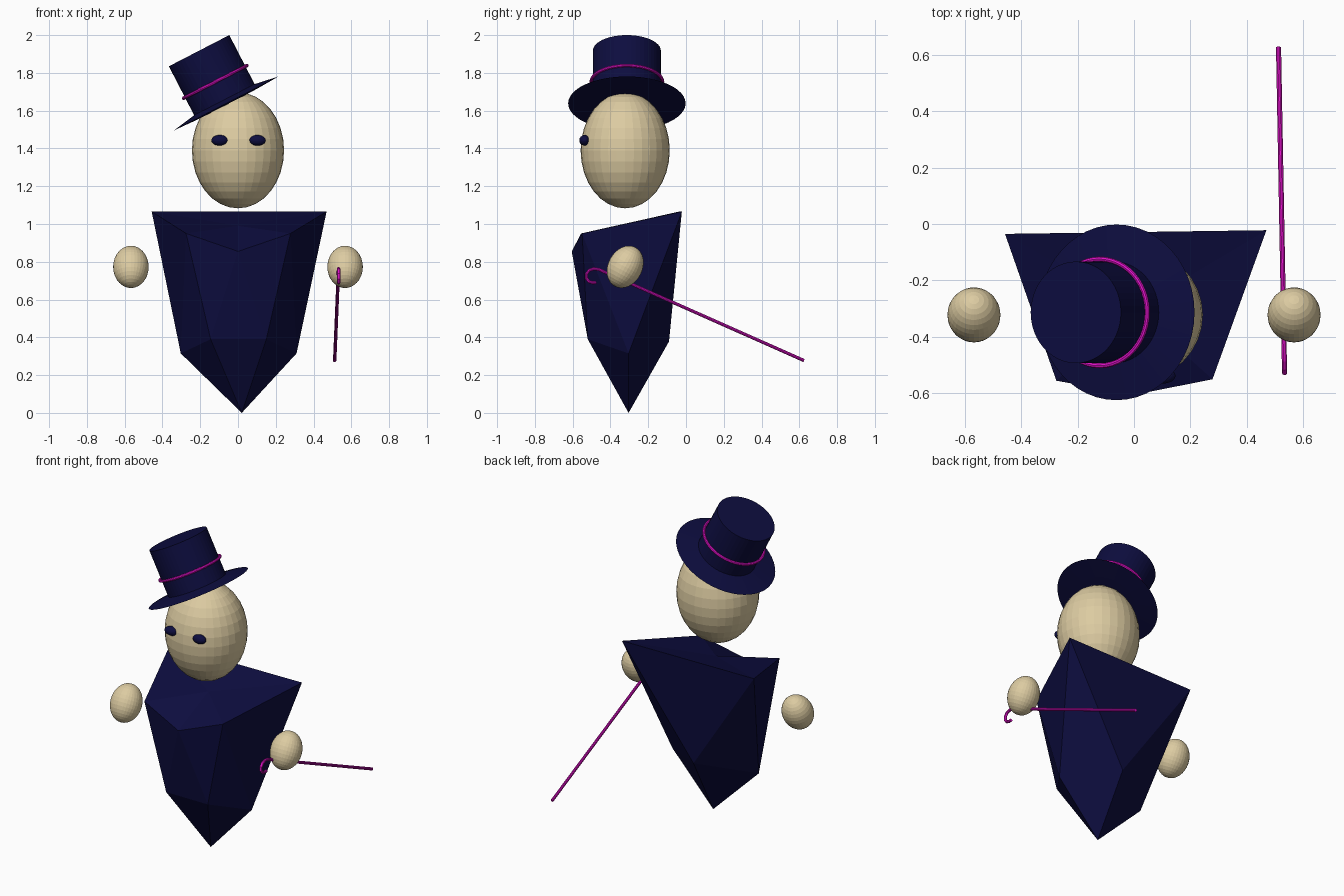
import bpy, bmesh, math
from mathutils import Matrix, Vector

if "Cube" in bpy.data.objects:
    bpy.data.objects.remove(bpy.data.objects["Cube"])


def material(name, rgb):
    m = bpy.data.materials.new(name)
    m.diffuse_color = (*rgb, 1)
    m.use_nodes = True
    m.node_tree.nodes["Principled BSDF"].inputs["Base Color"].default_value = m.diffuse_color
    return m


NAVY = material("navy", (0.004, 0.004, 0.05))
TAN = material("tan", (0.72, 0.60, 0.36))
MAGENTA = material("magenta", (0.74, 0.005, 0.58))


def finish(name, bm, mat, matrix=Matrix()):
    bmesh.ops.recalc_face_normals(bm, faces=bm.faces)
    me = bpy.data.meshes.new(name)
    bm.to_mesh(me)
    bm.free()
    me.materials.append(mat)
    ob = bpy.data.objects.new(name, me)
    ob.matrix_world = matrix
    bpy.context.collection.objects.link(ob)
    return ob


def ellipsoid(name, mat, centre, radii, tilt_x=0, segs=32, rings=16):
    bm = bmesh.new()
    bmesh.ops.create_uvsphere(bm, u_segments=segs, v_segments=rings, radius=1)
    bmesh.ops.transform(bm, matrix=Matrix.Diagonal((*radii, 1)), verts=bm.verts)
    place = Matrix.Translation(centre) @ Matrix.Rotation(math.radians(tilt_x), 4, 'X')
    return finish(name, bm, mat, place)


def lathe(name, mat, profile, matrix, steps=48, closed=False):
    """Revolve (radius, height) points around local z."""
    bm = bmesh.new()
    vs = [bm.verts.new((r, 0, z)) for r, z in profile]
    pairs = list(zip(vs, vs[1:])) + ([(vs[-1], vs[0])] if closed else [])
    edges = [bm.edges.new(p) for p in pairs]
    bmesh.ops.spin(bm, geom=vs + edges, cent=(0, 0, 0), axis=(0, 0, 1),
                   angle=math.tau, steps=steps)
    bmesh.ops.remove_doubles(bm, verts=bm.verts, dist=1e-5)
    return finish(name, bm, mat, matrix)


# Body: stretched icosahedron (top, upper ring of five, lower ring of five, tip)
top = (0.0, -0.30, 0.99)
upper = [(-0.457, -0.035, 1.066), (-0.275, -0.555, 0.95), (0.0, -0.605, 0.855),
         (0.278, -0.55, 0.95), (0.469, -0.022, 1.066)]
lower = [(-0.303, -0.304, 0.315), (-0.145, -0.52, 0.39), (0.15, -0.52, 0.39),
         (0.31, -0.304, 0.315), (0.01, -0.09, 0.378)]
tip = (0.02, -0.304, 0.0)
bm = bmesh.new()
t, b = bm.verts.new(top), bm.verts.new(tip)
up = [bm.verts.new(p) for p in upper]
lo = [bm.verts.new(p) for p in lower]
for i in range(5):
    j = (i + 1) % 5
    bm.faces.new((t, up[i], up[j]))
    bm.faces.new((up[i], lo[i], up[j]))
    bm.faces.new((up[j], lo[i], lo[j]))
    bm.faces.new((lo[j], lo[i], b))
finish("body", bm, NAVY)

# Head, eyes and floating hands
ellipsoid("head", TAN, (0, -0.322, 1.39), (0.244, 0.236, 0.307))
for side, x in (("left", -1), ("right", 1)):
    ellipsoid(side + "_eye", NAVY, (0.1 * x + 0.003, -0.537, 1.443),
              (0.044, 0.028, 0.028), segs=24, rings=12)
    ellipsoid(side + "_hand", TAN, (0.567 * x, -0.322, 0.773),
              (0.094, 0.091, 0.117), tilt_x=-28)

# Tilted top hat: sharp-edged brim, crown and band
hat = Matrix.Translation((-0.062, -0.313, 1.6385)) @ Matrix.Rotation(math.radians(-27.3), 4, 'Y')
lathe("hat_brim", NAVY, [(0, -0.008), (0.18, -0.006), (0.311, 0), (0.18, 0.022), (0, 0.022)], hat)
lathe("hat_crown", NAVY, [(0, 0.015), (0.18, 0.015), (0.18, 0.314), (0, 0.314)], hat)
ring = [(0.189 + 0.009 * math.cos(a), 0.128 + 0.009 * math.sin(a))
        for a in (math.tau * k / 8 for k in range(8))]
lathe("hat_band", MAGENTA, ring, hat, closed=True)

# Cane: straight shaft with a small hook, swept as a round tube
path = [(0.625, 0.277), (-0.43, 0.745), (-0.458, 0.758), (-0.487, 0.763), (-0.512, 0.755),
        (-0.527, 0.735), (-0.527, 0.712), (-0.513, 0.695), (-0.495, 0.689), (-0.475, 0.69)]
bm = bmesh.new()
loops = []
for i, (y, z) in enumerate(path):
    p, q = path[max(i - 1, 0)], path[min(i + 1, len(path) - 1)]
    if i == 1:
        p = (y + 0.04, z - 0.018)
    d = Vector((0, q[0] - p[0], q[1] - p[1])).normalized()
    side, nrm = Vector((1, 0, 0)), d.cross(Vector((1, 0, 0)))
    c = Vector((0.5235 - 0.0185 * y, y, z))
    loops.append([bm.verts.new(c + 0.009 * (side * math.cos(a) + nrm * math.sin(a)))
                  for a in (math.tau * k / 10 for k in range(10))])
for l0, l1 in zip(loops, loops[1:]):
    for k in range(10):
        n = (k + 1) % 10
        bm.faces.new((l0[k], l0[n], l1[n], l1[k]))
bm.faces.new(loops[0])
bm.faces.new(loops[-1])
finish("cane", bm, MAGENTA)
